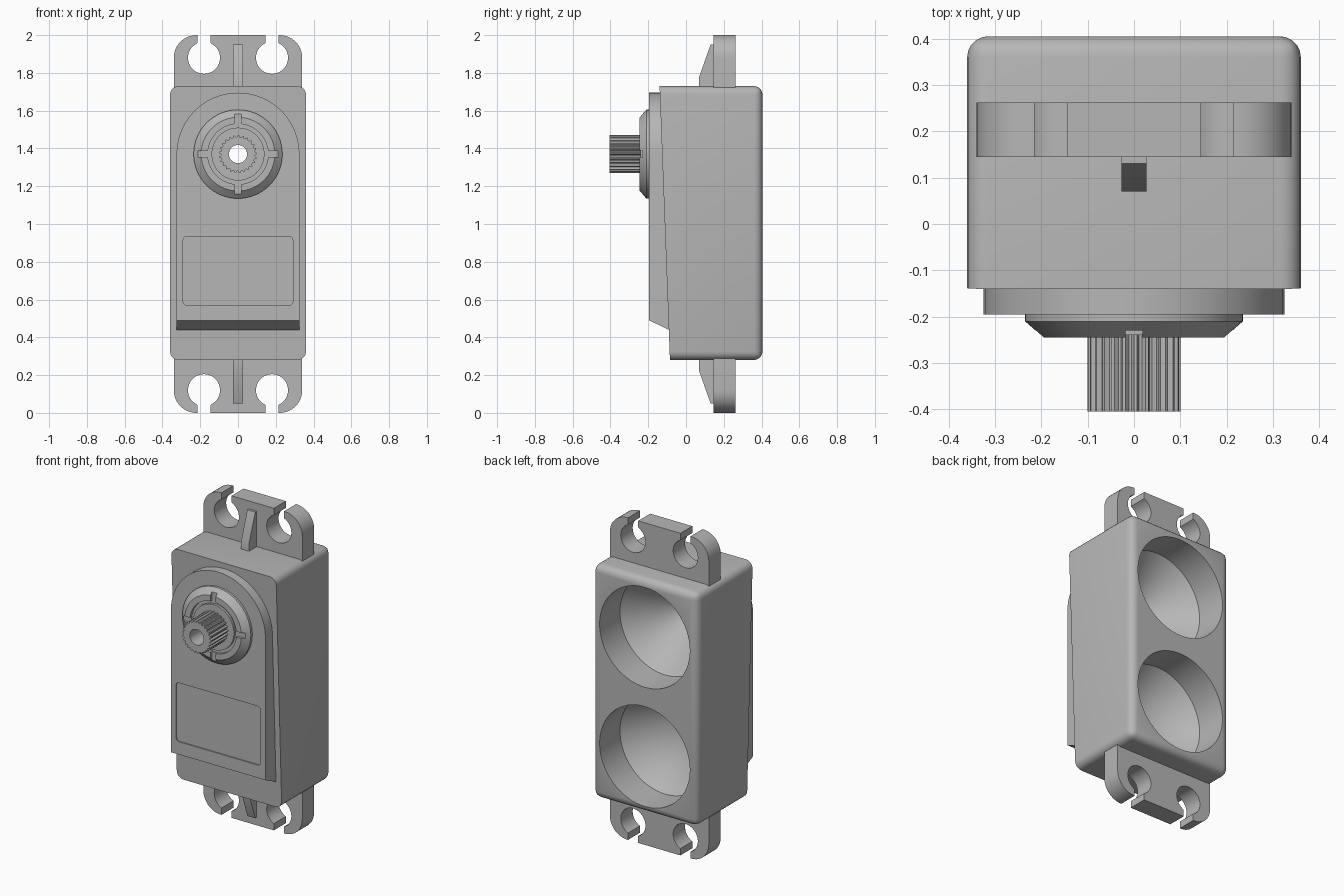
import bpy, bmesh
from math import sin, cos, pi, radians, asin

if "Cube" in bpy.data.objects:
    bpy.data.objects.remove(bpy.data.objects["Cube"], do_unlink=True)

GREY = (0.47, 0.47, 0.47, 1)
grey = bpy.data.materials.new("plain grey")
grey.use_nodes = True
grey.diffuse_color = GREY
grey.node_tree.nodes["Principled BSDF"].inputs["Base Color"].default_value = GREY

SHAFT_Z = 1.37    # height of the output shaft
MOTOR_Z = 0.63    # height of the lower pocket
HOLE_R = 0.048


def make_object(name, bm):
    bmesh.ops.remove_doubles(bm, verts=bm.verts, dist=1e-5)
    bmesh.ops.recalc_face_normals(bm, faces=bm.faces)
    mesh = bpy.data.meshes.new(name)
    bm.to_mesh(mesh)
    bm.free()
    mesh.materials.append(grey)
    obj = bpy.data.objects.new(name, mesh)
    bpy.context.collection.objects.link(obj)
    return obj


def prism_mesh(points, start, end, axis="Y"):
    """Extrude an outline: (x, z) along Y, or (y, z) along X."""
    bm = bmesh.new()
    loops = []
    for d in (start, end):
        loops.append([bm.verts.new((u, d, v) if axis == "Y" else (d, u, v))
                      for u, v in points])
    n = len(points)
    bm.faces.new(loops[0])
    bm.faces.new(loops[1])
    for i in range(n):
        j = (i + 1) % n
        bm.faces.new((loops[0][i], loops[0][j], loops[1][j], loops[1][i]))
    return bm


def lathe(name, profile, z, steps=64, radius=lambda r, i: r):
    """Turn a closed (radius, y) profile around a front-to-back axis."""
    bm = bmesh.new()
    rings = []
    for r, y in profile:
        ring = []
        for i in range(steps):
            t = 2 * pi * i / steps
            rr = radius(r, i)
            ring.append(bm.verts.new((rr * cos(t), y, z + rr * sin(t))))
        rings.append(ring)
    for k, ring in enumerate(rings):
        after = rings[(k + 1) % len(rings)]
        if profile[k][0] == 0 and profile[(k + 1) % len(rings)][0] == 0:
            continue
        for i in range(steps):
            j = (i + 1) % steps
            bm.faces.new((ring[i], ring[j], after[j], after[i]))
    bmesh.ops.dissolve_degenerate(bm, dist=1e-6, edges=bm.edges)
    return make_object(name, bm)


def arc(cx, cz, r, a0, a1, n):
    return [(cx + r * cos(a0 + (a1 - a0) * i / n), cz + r * sin(a0 + (a1 - a0) * i / n))
            for i in range(n + 1)]


def combine(target, tool, operation):
    mod = target.modifiers.new("shape", "BOOLEAN")
    mod.operation = operation
    mod.solver = "EXACT"
    mod.object = tool
    bpy.context.view_layer.objects.active = target
    bpy.ops.object.modifier_apply(modifier=mod.name)
    bpy.data.objects.remove(tool, do_unlink=True)


def box(x0, x1, z0, z1):
    return [(x0, z0), (x1, z0), (x1, z1), (x0, z1)]


# Case: leaning front, rounded back and corners
bm = prism_mesh(box(-0.36, 0.36, 0.28, 1.73), 0.405, -0.1)
for v in bm.verts:
    if v.co.y < 0:
        v.co.y = -0.085 - 0.055 * (v.co.z - 0.28) / 1.45
rounded = [e for e in bm.edges if max(v.co.y for v in e.verts) > 0]
bmesh.ops.bevel(bm, geom=rounded, offset=0.045, segments=5, profile=0.5, affect="EDGES")
case = make_object("case", bm)

# Raised front plate with arched top and sloping foot
outline = [(-0.325, 0.44), (0.325, 0.44)] + arc(0, SHAFT_Z, 0.325, 0, pi, 40)
bm = prism_mesh(outline, -0.07, -0.195)
for v in bm.verts:
    if v.co.z < 0.45:
        if v.co.y < -0.1:
            v.co.z = 0.49
        else:
            v.co.z = 0.43
combine(case, make_object("front_plate", bm), "UNION")

# Shallow label recess
c = 0.02
label = []
for sx, sz, a in ((1, 1, 0), (-1, 1, pi / 2), (-1, -1, pi), (1, -1, 1.5 * pi)):
    label += arc(sx * (0.29 - c), 0.752 + sz * (0.183 - c), c, a, a + pi / 2, 4)
combine(case, make_object("label_cutter", prism_mesh(label, -0.187, -0.25)), "DIFFERENCE")

# Back pockets with conical ends, the upper one open to the shaft
upper = [(0, 0.5), (0.31, 0.5), (0.31, 0.205), (HOLE_R, -0.095), (HOLE_R, -0.3), (0, -0.3)]
lower = [(0, 0.5), (0.31, 0.5), (0.31, 0.205), (0, -0.15)]
combine(case, lathe("upper_pocket_cutter", upper, SHAFT_Z), "DIFFERENCE")
combine(case, lathe("lower_pocket_cutter", lower, MOTOR_Z), "DIFFERENCE")

# Shaft collar with a ring groove and four notches
collar = lathe("shaft_collar", [
    (HOLE_R, -0.18), (0.235, -0.18), (0.235, -0.21), (0.195, -0.245), (0.16, -0.245),
    (0.16, -0.225), (0.14, -0.225), (0.14, -0.24), (HOLE_R, -0.24)], SHAFT_Z)
for dx, dz in ((1, 0), (-1, 0), (0, 1), (0, -1)):
    cx, cz = dx * 0.2, SHAFT_Z + dz * 0.2
    hx, hz = (0.05, 0.018) if dx else (0.018, 0.05)
    notch = prism_mesh(box(cx - hx, cx + hx, cz - hz, cz + hz), -0.23, -0.3)
    combine(collar, make_object("notch_cutter", notch), "DIFFERENCE")

# Splined output shaft
lathe("splined_shaft", [(HOLE_R, -0.23), (0.1, -0.23), (0.1, -0.405), (HOLE_R, -0.405)],
      SHAFT_Z, 100, lambda r, i: r - 0.01 if r > 0.09 and i % 4 > 1 else r)

# Mounting lugs with open screw holes, and their ribs
gap = asin(0.035 / 0.085)
side = [(0.145, 2)] + arc(0.18, 1.88, 0.085, pi / 2 + gap, 2.5 * pi - gap, 28)
side += arc(0.22, 1.88, 0.12, pi / 2, 0, 10) + [(0.34, 1.7)]
side[-12:-12] = [(0.215, 2)]
lug = side + [(-x, z) for x, z in reversed(side)]
rib = [(0.16, 1.7), (0.07, 1.7), (0.07, 1.78), (0.13, 1.95), (0.16, 1.95)]
for place, flip in (("top", False), ("bottom", True)):
    def turn(pts):
        return [(u, 2 - v if flip else v) for u, v in pts]
    make_object(place + "_mounting_lug", prism_mesh(turn(lug), 0.145, 0.262))
    make_object(place + "_rib", prism_mesh(turn(rib), -0.027, 0.027, "X"))

# Smooth the round surfaces, keep edges sharp
for obj in bpy.context.collection.objects:
    if obj.type == "MESH" and grey.name in obj.data.materials:
        bpy.ops.object.select_all(action="DESELECT")
        obj.select_set(True)
        bpy.context.view_layer.objects.active = obj
        bpy.ops.object.shade_smooth_by_angle(angle=radians(30))
